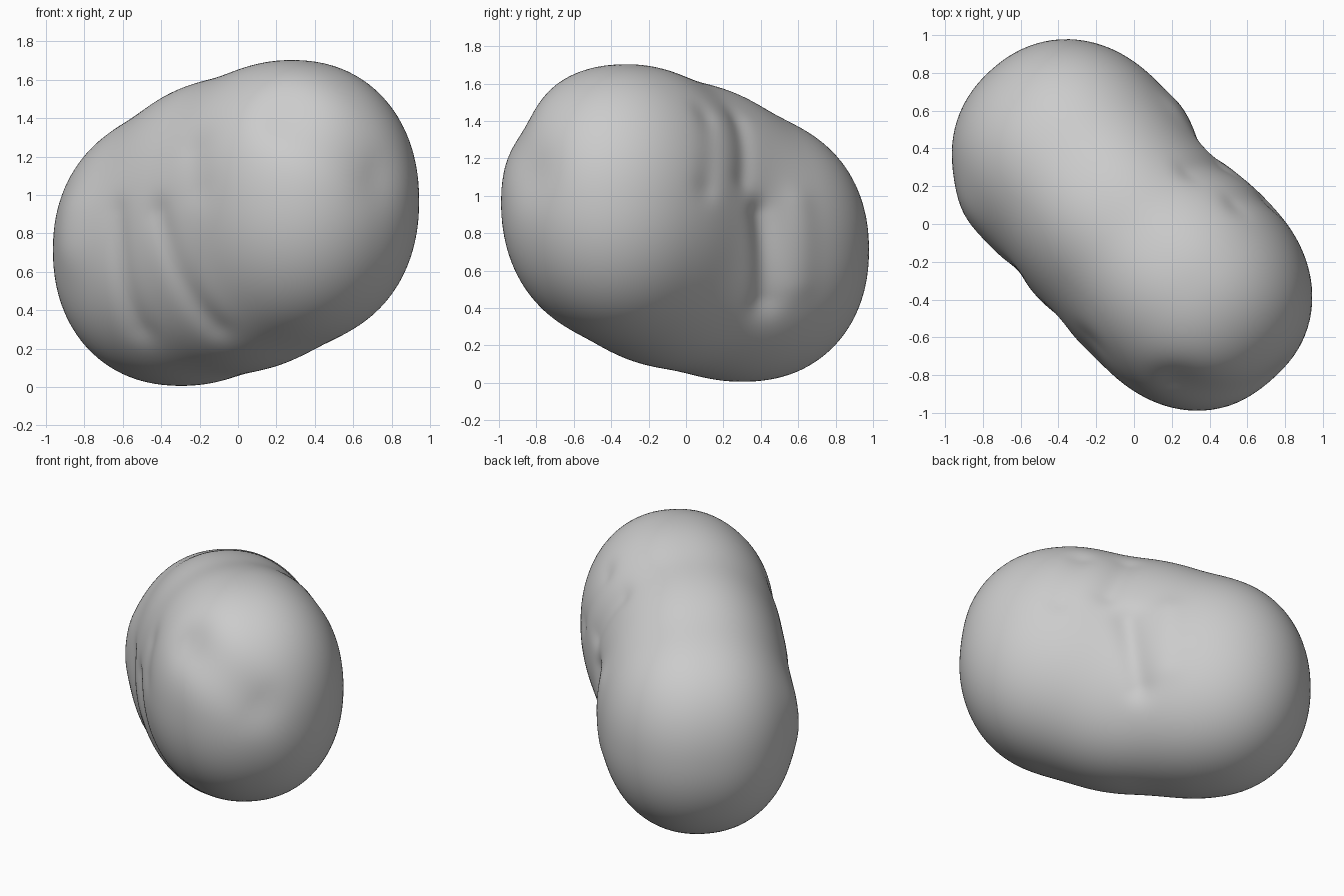
import bpy
import bmesh
import math
from mathutils import Vector

cube = bpy.data.objects.get("Cube")
if cube:
    bpy.data.objects.remove(cube, do_unlink=True)

# Horizontal long axis of the rock and the direction across it
ALONG = Vector((-0.67, 0.74, 0)).normalized()
ACROSS = Vector((0.74, 0.67, 0)).normalized()

# Lobes: centre, radii (along, across, up)
LOBES = [
    (Vector((-0.315, 0.325, 0.71)), (0.66, 0.61, 0.70)),     # low back lobe
    (Vector((0.295, -0.335, 0.97)), (0.66, 0.61, 0.73)),     # high front lobe
    (Vector((-0.03, -0.03, 0.84)), (0.75, 0.59, 0.76)),      # thick waist
]
POWER = 2.15
BLEND = 0.05

# Grooves and bumps: start, end, width, depth (negative depth swells)
FOLDS = [
    (Vector((-0.18, -0.60, 1.22)), Vector((-0.15, -0.65, 1.05)), 0.11, 0.025),
    (Vector((-0.42, -0.50, 0.90)), Vector((-0.12, -0.54, 0.30)), 0.09, 0.02),
    (Vector((-0.67, -0.27, 0.90)), Vector((-0.52, -0.21, 0.30)), 0.09, 0.02),
    (Vector((0.52, 0.07, 1.40)), Vector((0.67, 0.07, 1.05)), 0.08, 0.035),
    (Vector((0.30, 0.28, 1.40)), Vector((0.47, 0.30, 1.10)), 0.08, 0.02),
    (Vector((0.41, 0.42, 0.90)), Vector((0.29, 0.42, 0.45)), 0.09, 0.035),
    (Vector((0.23, 0.60, 0.95)), Vector((0.20, 0.58, 0.55)), 0.10, -0.015),
    (Vector((-0.92, 0.02, 0.90)), Vector((-0.90, 0.02, 0.75)), 0.18, -0.03),
    (Vector((0.25, -0.85, 1.42)), Vector((0.65, -0.75, 1.12)), 0.16, 0.045),
]


def lobe_distance(p, centre, radii):
    d = p - centre
    parts = (d.dot(ALONG), d.dot(ACROSS), d.z)
    total = sum(abs(c / r) ** POWER for c, r in zip(parts, radii))
    return (total ** (1 / POWER) - 1) * min(radii)


def rock_distance(p):
    """Smooth union of the lobes."""
    return -BLEND * math.log(sum(
        math.exp(-lobe_distance(p, c, r) / BLEND) for c, r in LOBES))


def fold_depth(p):
    depth = 0
    for start, end, width, amount in FOLDS:
        span = end - start
        t = max(0, min(1, (p - start).dot(span) / span.length_squared))
        gap = (p - start - span * t).length / width
        depth += amount * math.exp(-gap * gap)
    return depth


# Shape a sphere into the rock by finding the surface along each direction
core = Vector((-0.02, -0.01, 0.85))
bm = bmesh.new()
bmesh.ops.create_icosphere(bm, subdivisions=6, radius=1)
for v in bm.verts:
    ray = v.co.normalized()
    near, far = 0.0, 1.8
    for _ in range(18):
        mid = (near + far) / 2
        if rock_distance(core + ray * mid) < 0:
            near = mid
        else:
            far = mid
    hit = core + ray * near
    v.co = hit - ray * fold_depth(hit)

mesh = bpy.data.meshes.new("rock_body")
bm.to_mesh(mesh)
bm.free()
rock = bpy.data.objects.new("rock_body", mesh)
bpy.context.collection.objects.link(rock)
mesh.shade_smooth()

# Plain stone grey
grey = bpy.data.materials.new("stone_grey")
grey.use_nodes = True
color = (0.6, 0.6, 0.6, 1)
grey.diffuse_color = color
for node in grey.node_tree.nodes:
    if node.type == "BSDF_PRINCIPLED":
        node.inputs["Base Color"].default_value = color
        node.inputs["Roughness"].default_value = 0.9
mesh.materials.append(grey)
